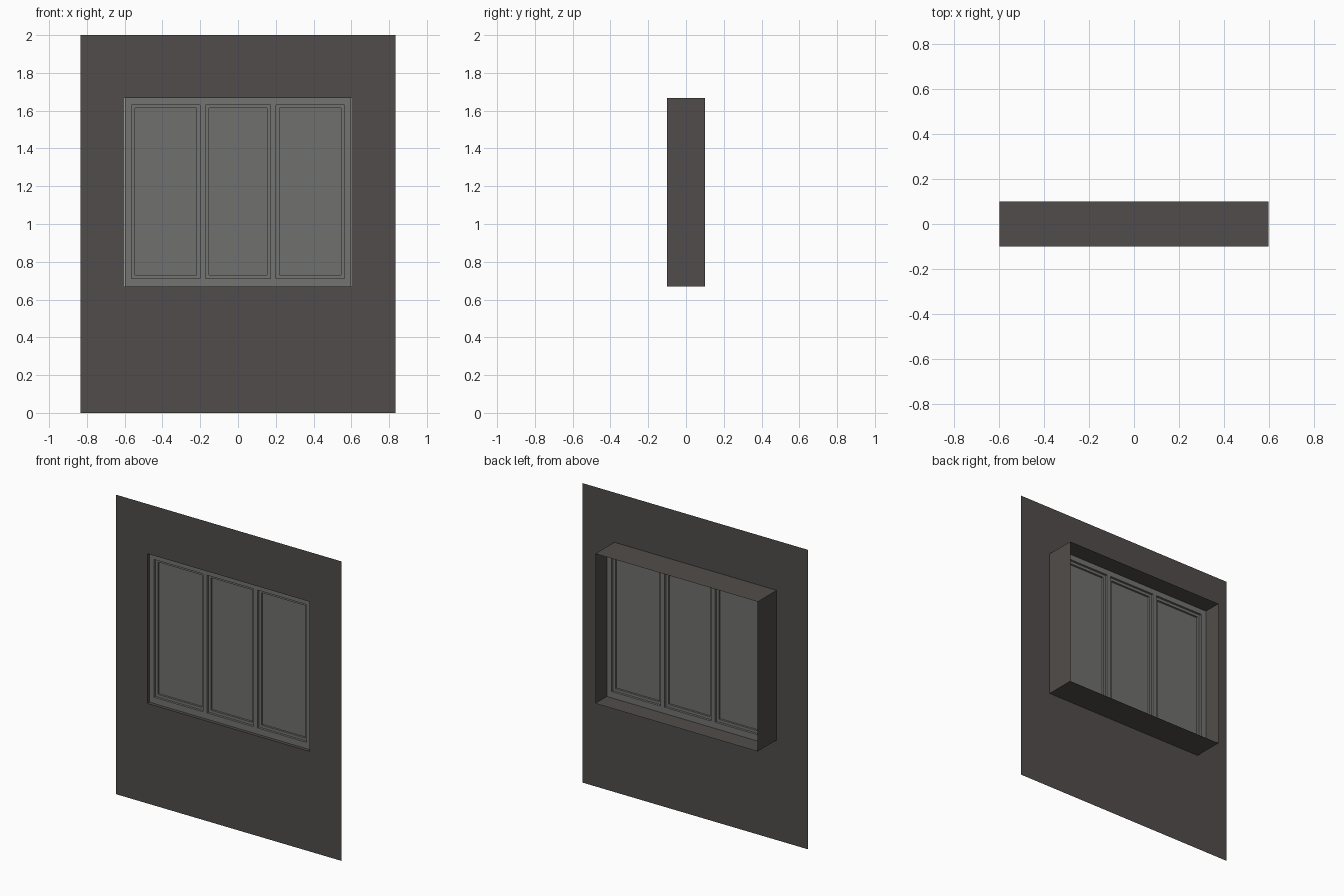
import bpy, bmesh

if "Cube" in bpy.data.objects:
    bpy.data.objects.remove(bpy.data.objects["Cube"])


def material(name, rgb):
    m = bpy.data.materials.new(name)
    m.diffuse_color = (*rgb, 1.0)
    m.use_nodes = True
    m.node_tree.nodes["Principled BSDF"].inputs["Base Color"].default_value = m.diffuse_color
    return m


WALL = material("dark_wall", (0.082, 0.073, 0.069))
FRAME = material("grey_frame", (0.172, 0.177, 0.166))
PANE = material("grey_pane", (0.162, 0.167, 0.156))


def finish(name, bm, mat):
    me = bpy.data.meshes.new(name)
    bm.to_mesh(me)
    bm.free()
    me.materials.append(mat)
    ob = bpy.data.objects.new(name, me)
    bpy.context.collection.objects.link(ob)
    return ob


def lattice(name, xs, zs, y, depth, mat, holes=()):
    """Upright sheet facing -y, cut into cells; cells in holes stay open."""
    bm = bmesh.new()
    grid = [[bm.verts.new((x, y, z)) for z in zs] for x in xs]
    for i in range(len(xs) - 1):
        for k in range(len(zs) - 1):
            if (i, k) not in holes:
                bm.faces.new((grid[i][k], grid[i + 1][k],
                              grid[i + 1][k + 1], grid[i][k + 1]))
    loose = [v for v in bm.verts if not v.link_faces]
    bmesh.ops.delete(bm, geom=loose, context='VERTS')
    ob = finish(name, bm, mat)
    if depth:
        mod = ob.modifiers.new("depth", 'SOLIDIFY')
        mod.thickness = depth
        mod.offset = -1
    return ob


W, H, Y0, Y1 = 0.833, 2.0, -0.1, 0.1     # wall size, front and back depth
HX, Z0, Z1 = 0.6, 0.668, 1.668           # opening in the wall

# Thin wall sheet with window opening
lattice("wall", [-W, -HX, HX, W], [0, Z0, Z1, H], Y0, 0, WALL, {(1, 1)})

# Reveal: open rectangular tube behind the opening
bm = bmesh.new()
corners = [(-HX, Z0), (HX, Z0), (HX, Z1), (-HX, Z1)]
front = [bm.verts.new((x, Y0, z)) for x, z in corners]
back = [bm.verts.new((x, Y1, z)) for x, z in corners]
for i in range(4):
    j = (i + 1) % 4
    bm.faces.new((front[i], back[i], back[j], front[j]))
bmesh.ops.recalc_face_normals(bm, faces=bm.faces[:])
finish("reveal", bm, WALL)

# Main frame with three lights, just inside the reveal
E = 0.001
LIGHTS = [(-0.564, -0.201), (-0.172, 0.172), (0.201, 0.564)]
ZB, ZT = 0.711, 1.631
xs = [-HX + E] + [x for pair in LIGHTS for x in pair] + [HX - E]
lattice("window_frame", xs, [Z0 + E, ZB, ZT, Z1 - E], -0.08, 0.06, FRAME,
        {(1, 1), (3, 1), (5, 1)})

# Narrow sash and pane in each light
S = 0.018
for n, (a, b) in enumerate(LIGHTS, 1):
    lattice(f"sash_{n}", [a, a + S, b - S, b], [ZB, ZB + S, ZT - S, ZT],
            -0.065, 0.03, FRAME, {(1, 1)})
    lattice(f"pane_{n}", [a + S, b - S], [ZB + S, ZT - S],
            -0.052, 0.004, PANE)
